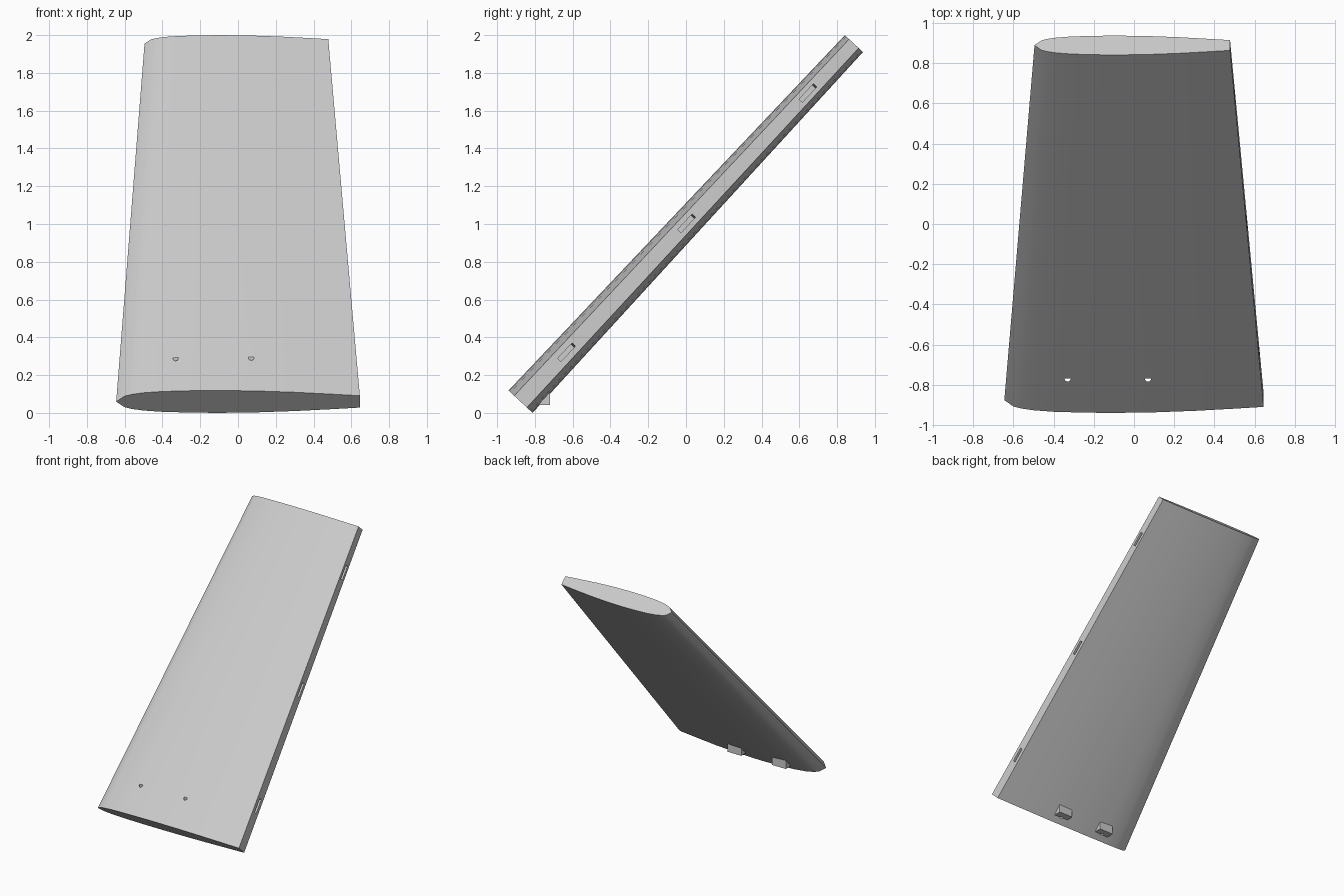
import bpy, bmesh, math
from mathutils import Vector, Matrix

old = bpy.data.objects.get("Cube")
if old:
    bpy.data.objects.remove(old, do_unlink=True)

grey = bpy.data.materials.new("light_grey")
grey.use_nodes = True
colour = (0.6, 0.6, 0.6, 1)
grey.diffuse_color = colour
grey.node_tree.nodes["Principled BSDF"].inputs["Base Color"].default_value = colour

# Span runs from the low root to the high tip
ROOT = Vector((0, -0.876, 0.0595))
TIP = Vector((-0.0085, 0.889, 1.955))
TAPER = 0.754
span = Vector((0, TIP.y - ROOT.y, TIP.z - ROOT.z)).normalized()
normal = Vector((0, -span.z, span.y))


def loft(name, rings):
    """Close a series of equal rings into a solid."""
    bm = bmesh.new()
    loops = [[bm.verts.new(p) for p in ring] for ring in rings]
    n = len(loops[0])
    for a, b in zip(loops, loops[1:]):
        for i in range(n):
            j = (i + 1) % n
            bm.faces.new((a[i], a[j], b[j], b[i]))
    bm.faces.new(loops[0][::-1])
    bm.faces.new(loops[-1])
    bmesh.ops.recalc_face_normals(bm, faces=bm.faces)
    mesh = bpy.data.meshes.new(name)
    bm.to_mesh(mesh)
    bm.free()
    mesh.materials.append(grey)
    obj = bpy.data.objects.new(name, mesh)
    bpy.context.collection.objects.link(obj)
    return obj


def activate(obj):
    bpy.ops.object.select_all(action='DESELECT')
    obj.select_set(True)
    bpy.context.view_layer.objects.active = obj


def cut(obj, cutter):
    activate(obj)
    mod = obj.modifiers.new("cut", 'BOOLEAN')
    mod.operation = 'DIFFERENCE'
    mod.solver = 'EXACT'
    mod.object = cutter
    bpy.ops.object.modifier_apply(modifier=mod.name)


# Symmetric section with a bevelled nose and a blunt trailing edge
upper = [(-0.645, 0), (-0.6, 0.043), (-0.56, 0.057), (-0.5, 0.069),
         (-0.4, 0.079), (-0.25, 0.085), (-0.1, 0.087), (0.1, 0.083),
         (0.3, 0.073), (0.5, 0.058), (0.645, 0.046)]
section = upper + [(x, -h) for x, h in reversed(upper[1:])]


def ring(centre, scale):
    return [centre + Vector((x * scale, 0, 0)) + normal * (h * scale)
            for x, h in section]


panel = loft("tapered_panel", [ring(ROOT, 1), ring(TIP, TAPER)])

# Hinge slots, square to the trailing edge
edge_root = ROOT + Vector((0.645, 0, 0))
edge_tip = TIP + Vector((0.645 * TAPER, 0, 0))
along = (edge_tip - edge_root).normalized()
inward = along.cross(normal).normalized()
if inward.x > 0:
    inward.negate()
for t in (0.138, 0.498, 0.862):
    mid = edge_root.lerp(edge_tip, t)
    rings = [[mid + inward * d + along * (a * 0.056) + normal * (b * 0.012)
              for a, b in ((-1, -1), (1, -1), (1, 1), (-1, 1))]
             for d in (-0.05, 0.14)]
    slot = loft("slot_cutter", rings)
    slot.hide_render = True
    cut(panel, slot)
    bpy.data.objects.remove(slot, do_unlink=True)

# Mounting blocks under the root, each with a half-round vertical hole
block_side = [(-0.79, 0.043), (-0.72, 0.043), (-0.72, 0.15), (-0.79, 0.085)]
for side, x in (("right", -0.33), ("left", 0.07)):
    block = loft(side + "_mounting_block",
                 [[Vector((x + dx, y, z)) for y, z in block_side]
                  for dx in (-0.062, 0.062)])
    half = [(x - 0.016 * math.cos(a), -0.768 - 0.016 * math.sin(a))
            for a in (math.pi * i / 6 for i in range(7))]
    hole = loft("hole_cutter",
                [[Vector((px, py, z)) for px, py in half] for z in (-0.2, 0.6)])
    hole.hide_render = True
    cut(panel, hole)
    cut(block, hole)
    bpy.data.objects.remove(hole, do_unlink=True)

activate(panel)
bpy.ops.object.shade_smooth_by_angle(angle=math.radians(30))
